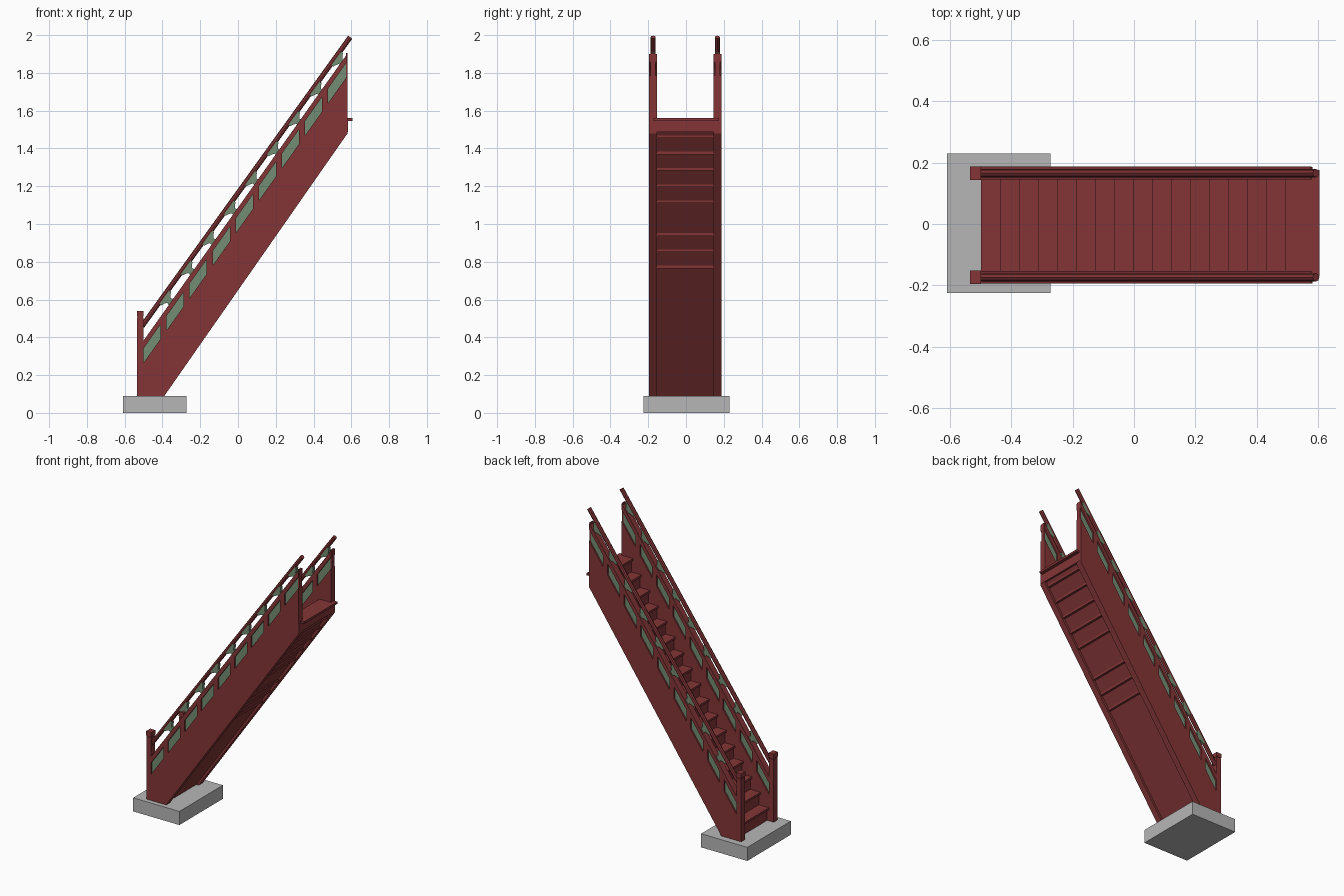
import bpy, bmesh, math
from mathutils import Vector

if "Cube" in bpy.data.objects:
    bpy.data.objects.remove(bpy.data.objects["Cube"])


def material(name, col):
    m = bpy.data.materials.new(name)
    m.diffuse_color = (*col, 1)
    m.use_nodes = True
    m.node_tree.nodes["Principled BSDF"].inputs["Base Color"].default_value = m.diffuse_color
    return m


RED = material("dark_red_paint", (0.23, 0.036, 0.038))
GREEN = material("sage_green", (0.17, 0.27, 0.17))
GREY = material("stone_grey", (0.47, 0.47, 0.47))


def prism(name, profile, y0, y1, mat):
    """Extrude an x-z outline from y0 to y1."""
    bm = bmesh.new()
    face = bm.faces.new([bm.verts.new((x, y0, z)) for x, z in profile])
    ext = bmesh.ops.extrude_face_region(bm, geom=[face])
    moved = [v for v in ext["geom"] if isinstance(v, bmesh.types.BMVert)]
    bmesh.ops.translate(bm, verts=moved, vec=(0, y1 - y0, 0))
    bmesh.ops.recalc_face_normals(bm, faces=bm.faces)
    me = bpy.data.meshes.new(name)
    bm.to_mesh(me)
    bm.free()
    me.materials.append(mat)
    ob = bpy.data.objects.new(name, me)
    bpy.context.collection.objects.link(ob)
    return ob


def box(name, x0, x1, y0, y1, z0, z1, mat):
    return prism(name, [(x0, z0), (x1, z0), (x1, z1), (x0, z1)], y0, y1, mat)


YC = -0.004                      # centre line of the stair
X0, X1 = -0.50, 0.578            # sloped part of the side walls


def wall_top(x):
    return 0.383 + (x - X0) * 1.408


def soffit_x(z):
    return -0.39 + (z - 0.115) / 1.433


def sloped(name, xa, xb, da, db, y0, y1, mat):
    """Parallelogram lying da..db below the wall's top line."""
    prism(name, [(xa, wall_top(xa) - db), (xb, wall_top(xb) - db),
                 (xb, wall_top(xb) - da), (xa, wall_top(xa) - da)], y0, y1, mat)


# Foundation slab
box("foundation_slab", -0.61, -0.272, -0.225, 0.23, 0, 0.09, GREY)

# Stepped body with sloping underside
N, RUN, RISE = 17, 0.0622, 1.465 / 17
ya, yb = YC - 0.155, YC + 0.155
outline = []
for i in range(N):
    x = X0 + 0.012 + i * RUN
    outline += [(x, 0.09 + i * RISE), (x, 0.09 + (i + 1) * RISE - 0.004)]
outline += [(0.578, 1.551), (0.578, 1.505), (soffit_x(0.09), 0.09)]
prism("stair_body", outline, ya, yb, RED)

# Treads; some of the upper ones show through the underside
for i in range(1, N):
    z = 0.09 + i * RISE
    x = X0 + (i - 1) * RUN
    through = i >= 8 and i != 11
    back = soffit_x(z) + 0.004 if through else x + 0.09
    box("tread_%02d" % i, x, back, ya, yb, z - 0.014, z, RED)
box("top_landing", X0 + 16 * RUN, 0.605, -0.172, 0.176, 1.546, 1.56, RED)
box("landing_beam", 0.57, 0.582, YC - 0.19, YC + 0.19, 1.487, 1.548, RED)

# Both balustrades
for side, s in (("right", -1), ("left", 1)):
    yc = YC + s * 0.17
    y0, y1 = yc - 0.021, yc + 0.021
    # Solid lower wall and the rail capping it
    prism(side + "_wall", [(-0.535, 0.09), (-0.39, 0.09), (0.58, 1.48),
                           (0.58, wall_top(0.58) - 0.118), (X0, wall_top(X0) - 0.118),
                           (-0.535, wall_top(X0) - 0.118)], y0, y1, RED)
    sloped(side + "_wall_cap", X0, X1, 0, 0.042, y0, y1, RED)
    # Green inset panels with red dividers between them
    for k in range(9):
        xa = -0.50 + k * 0.1222
        xb = min(xa + 0.09, X1) if k < 8 else X1 - 0.006
        sloped("%s_panel_%d" % (side, k), xa - 0.003, xb + 0.003, 0.038, 0.122,
               yc - 0.011, yc + 0.011, GREEN)
        if k < 8:
            sloped("%s_divider_%d" % (side, k), xb, xa + 0.1222, 0.04, 0.12, y0, y1, RED)
    box(side + "_end_strip", 0.572, 0.58, yc - 0.013, yc + 0.013, 1.77, 1.905, RED)
    # Bottom post with cap
    box(side + "_post", -0.535, -0.50, y0, y1, 0.09, 0.505, RED)
    box(side + "_post_neck", -0.531, -0.504, y0 + 0.004, y1 - 0.004, 0.50, 0.512, RED)
    box(side + "_post_cap", -0.536, -0.499, y0 - 0.001, y1 + 0.001, 0.51, 0.54, RED)
    # Octagonal handrail
    a, b = Vector((-0.508, yc, 0.459)), Vector((0.594, yc, 1.989))
    d = b - a
    bpy.ops.mesh.primitive_cylinder_add(vertices=8, radius=0.0135, depth=d.length,
                                        location=(a + b) / 2)
    rail = bpy.context.object
    rail.name = side + "_handrail"
    rail.rotation_mode = 'QUATERNION'
    rail.rotation_quaternion = d.to_track_quat('Z', 'Y')
    rail.data.materials.append(RED)
    # Flared green brackets carrying the handrail
    u = d.normalized()
    n = Vector((-u.z, 0, u.x))
    shape = [(-0.02, -0.055), (0.02, -0.055), (0.016, -0.034), (0.028, -0.026),
             (0.044, -0.018), (0.044, -0.006), (-0.044, -0.006), (-0.044, -0.018),
             (-0.028, -0.026), (-0.016, -0.034)]
    for k in range(9):
        t = (-0.395 + k * 0.1138 - a.x) / d.x
        c = a + d * t
        pts = [c + u * p + n * q for p, q in shape]
        prism("%s_bracket_%d" % (side, k), [(p.x, p.z) for p in pts],
              yc - 0.011, yc + 0.011, GREEN)
